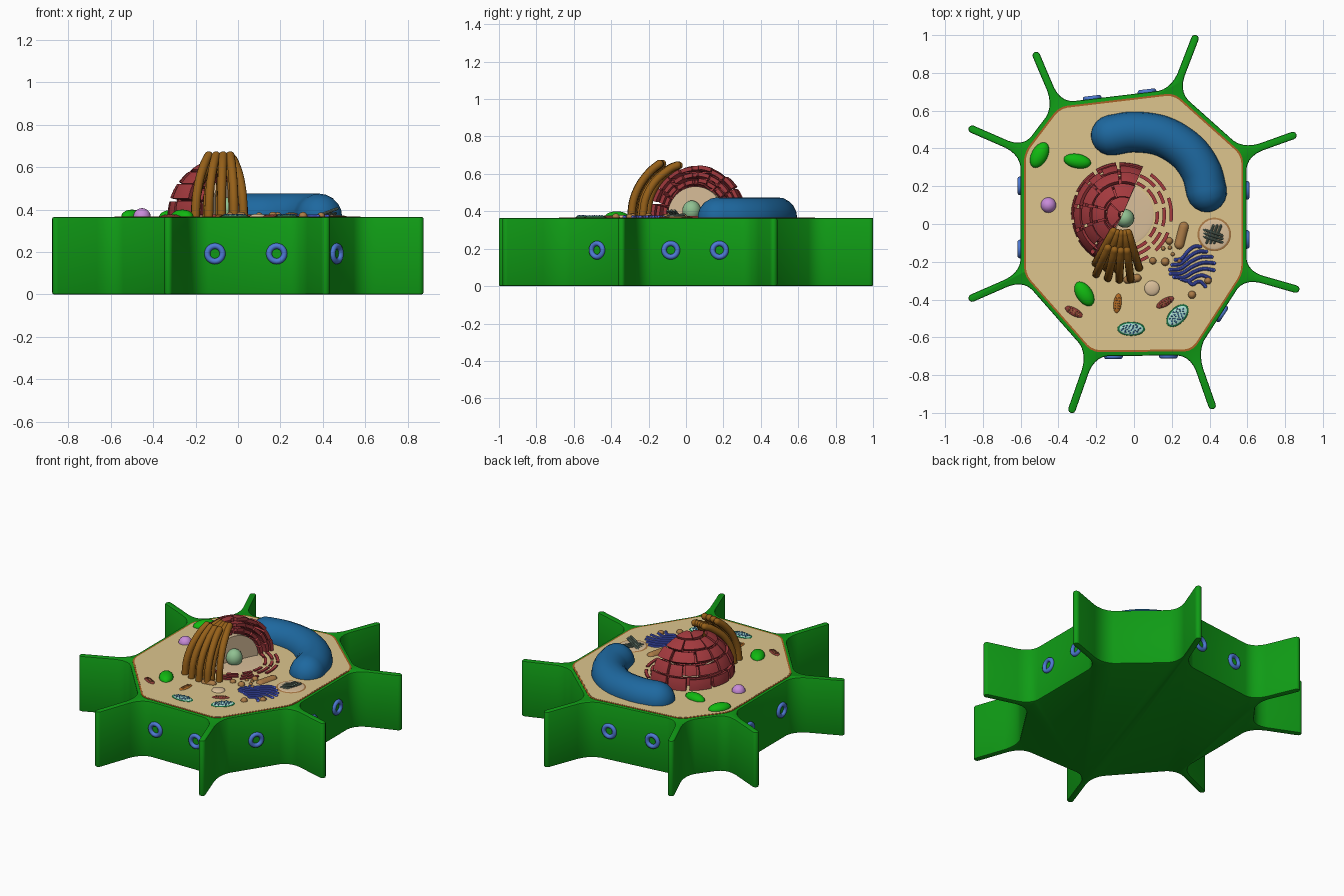
import bpy, bmesh, math, random
from mathutils import Vector, Matrix

if "Cube" in bpy.data.objects:
    bpy.data.objects.remove(bpy.data.objects["Cube"])

random.seed(4)
rad = math.radians
Z = 0.368                          # floor level of the cell
C = Vector((-0.06, 0.05, Z))       # nucleus centre
CUT = 66                           # azimuth of the nucleus cut plane


def material(name, hexcol):
    m = bpy.data.materials.new(name)
    m.diffuse_color = [(int(hexcol[i:i + 2], 16) / 255) ** 2.2 for i in (0, 2, 4)] + [1]
    m.use_nodes = True
    m.node_tree.nodes["Principled BSDF"].inputs["Base Color"].default_value = m.diffuse_color
    return m


COLS = dict(wall="179a1c", membrane="a8622a", cyto="dcc48c", blue="23689e", ring="4f78d2",
            er="a23c40", brown="94601f", tan="d8bd98", green="8fbf90", leaf="18b818",
            purple="c68ad8", cyan="a8dcd0", dark="1c6b42", dot="3a78b8", mito="8c3f38",
            orange="b06a28", bead="a97a48", golgi="4a5cd0", crystal="64766a")
M = {k: material(k, v) for k, v in COLS.items()}


def finish(name, bm, mat):
    bmesh.ops.recalc_face_normals(bm, faces=bm.faces)
    me = bpy.data.meshes.new(name)
    bm.to_mesh(me)
    bm.free()
    me.shade_smooth()
    me.set_sharp_from_angle(angle=rad(35))
    me.materials.append(M[mat])
    ob = bpy.data.objects.new(name, me)
    bpy.context.collection.objects.link(ob)
    return ob


def prism(pts, z0, z1):
    bm = bmesh.new()
    f = bm.faces.new([bm.verts.new((p[0], p[1], z0)) for p in pts])
    ext = bmesh.ops.extrude_face_region(bm, geom=[f])
    bmesh.ops.translate(bm, vec=(0, 0, z1 - z0),
                        verts=[g for g in ext["geom"] if isinstance(g, bmesh.types.BMVert)])
    bmesh.ops.recalc_face_normals(bm, faces=bm.faces)
    return bm


def blobs(name, mat, items, seg=20):
    """Ellipsoids: x, y, z, half sizes, rotation about z."""
    bm = bmesh.new()
    for x, y, z, a, b, c, rot in items:
        m = Matrix.Translation((x, y, z)) @ Matrix.Rotation(rad(rot), 4, 'Z') @ Matrix.Diagonal((a, b, c, 1))
        bmesh.ops.create_uvsphere(bm, u_segments=seg, v_segments=seg // 2, radius=1, matrix=m)
    return finish(name, bm, mat)


def tubes(name, mat, paths, r, res=4, steps=8):
    """Round-ended tubes through smooth paths."""
    cu = bpy.data.curves.new(name, 'CURVE')
    cu.dimensions, cu.bevel_depth, cu.bevel_resolution = '3D', r, res
    cu.use_fill_caps = True
    for path in paths:
        p = [Vector(q) for q in path]
        p = [2 * p[0] - p[1]] + p + [2 * p[-1] - p[-2]]
        s = []
        for a, b, c, d in zip(p, p[1:], p[2:], p[3:]):
            for k in range(steps):
                t = k / steps
                s.append(0.5 * (2 * b + (c - a) * t + (2 * a - 5 * b + 4 * c - d) * t * t
                                + (3 * b - a - 3 * c + d) * t ** 3))
        s.append(p[-2])
        u, v = (s[0] - s[1]).normalized(), (s[-1] - s[-2]).normalized()
        caps = [(math.sin(rad(g)), math.cos(rad(g))) for g in (20, 40, 60, 75, 87)]
        full = ([(s[0] + u * r * h, w) for h, w in reversed(caps)] + [(q, 1) for q in s]
                + [(s[-1] + v * r * h, w) for h, w in caps])
        sp = cu.splines.new('POLY')
        sp.points.add(len(full) - 1)
        for pt, (q, w) in zip(sp.points, full):
            pt.co, pt.radius = (*q, 1), w
    cu.twist_mode = 'Z_UP'
    tmp = bpy.data.objects.new(name + "_curve", cu)
    bpy.context.collection.objects.link(tmp)
    bm = bmesh.new()
    bm.from_mesh(tmp.evaluated_get(bpy.context.evaluated_depsgraph_get()).to_mesh())
    bpy.data.objects.remove(tmp)
    return finish(name, bm, mat)


# Cell wall: eight corners, each with a filleted fin running to its tip
P = [Vector(p) for p in ((.595, -.27), (.595, .38), (.22, .715), (-.41, .64),
                         (-.6, .39), (-.6, -.28), (-.23, -.7), (.32, -.695))]
T = [Vector(p) for p in ((.875, -.35), (.86, .475), (.33, 1), (-.525, .91),
                         (-.875, .51), (-.875, -.4), (-.335, -1), (.42, -.98))]
outline = []
for i, (p, t) in enumerate(zip(P, T)):
    u = (t - p).normalized()
    s = Vector((u.y, -u.x)) * 0.02
    prev, nxt = (P[i - 1] - p).normalized(), (P[(i + 1) % 8] - p).normalized()

    def fillet(w, side):
        a, b, c = p + w * 0.09, p + side + w * .005, p + side + u * 0.08
        return [a * (1 - k) ** 2 + b * 2 * k * (1 - k) + c * k * k for k in (0, .2, .4, .6, .8, 1)]
    outline += fillet(prev, s)
    e = t - u * 0.02
    outline += [e + s * math.cos(a) + u * 0.02 * math.sin(a) for a in [math.pi * k / 6 for k in range(7)]]
    outline += fillet(nxt, -s)[::-1]
bm = prism(outline, 0, 0.365)
rims = [e for e in bm.edges if e.calc_face_angle(0) > rad(60)]
bmesh.ops.bevel(bm, geom=rims, offset=0.008, segments=2, profile=.5, affect='EDGES', clamp_overlap=False)
finish("cell_wall", bm, "wall")

# Membrane line and cytoplasm floor
for name, mat, k, z in (("membrane", "membrane", .97, Z - .001), ("cytoplasm", "cyto", .955, Z)):
    bm = prism([p * k for p in P], 0.3, z)
    up = [e for e in bm.edges if abs(e.verts[0].co.z - e.verts[1].co.z) > .01]
    bmesh.ops.bevel(bm, geom=up, offset=.04, segments=3, profile=.5, affect='EDGES')
    finish(name, bm, mat)

# Channel rings on the walls
for i, t in ((0, .29), (0, .69), (2, .24), (2, .7), (4, .28), (4, .78), (6, .22), (6, .75), (7, .52)):
    a, b = P[i], P[(i + 1) % 8]
    n = Vector((b.y - a.y, a.x - b.x, 0)).normalized()
    q = a.lerp(b, t).to_3d() + n * .003 + Vector((0, 0, .192))
    bpy.ops.mesh.primitive_torus_add(major_radius=.036, minor_radius=.014, major_segments=28, minor_segments=10,
                                     location=q, rotation=n.to_track_quat('Z', 'Y').to_euler())
    ob = bpy.context.object
    ob.name = "wall_channel"
    ob.data.shade_smooth()
    ob.data.materials.append(M["ring"])

# Vacuole
tubes("vacuole", "blue", [[(-.12, .47, Z), (0, .487, Z), (.15, .465, Z), (.28, .385, Z),
                           (.355, .28, Z), (.385, .17, Z)]], .107, 8)

# Nucleus: quarter sphere, floor disc and nucleolus
d = Vector((math.cos(rad(CUT)), math.sin(rad(CUT)), 0))
n = Vector((d.y, -d.x, 0))
bm = bmesh.new()
bmesh.ops.create_uvsphere(bm, u_segments=40, v_segments=20, radius=.165, matrix=Matrix.Translation(C))
for co, no in ((C, n), (C - Vector((0, 0, .02)), Vector((0, 0, -1)))):
    cut = bmesh.ops.bisect_plane(bm, geom=bm.verts[:] + bm.edges[:] + bm.faces[:],
                                 plane_co=co, plane_no=no, clear_outer=True)["geom_cut"]
    bmesh.ops.edgeloop_fill(bm, edges=[g for g in cut if isinstance(g, bmesh.types.BMEdge)])
finish("nucleus", bm, "tan")
blobs("nucleus_floor", "tan", [(C.x, C.y, Z, .165, .165, .004, 0)], 40)
blobs("nucleolus", "green", [(C.x + .012, C.y - .02, Z + .035, .05, .05, .055, 0)])


def sph(r, az, el):
    return C + r * Vector((math.cos(rad(az)) * math.cos(rad(el)), math.sin(rad(az)) * math.cos(rad(el)),
                           math.sin(rad(el))))


def patch(bm, r, th, a0, a1, e0, e1, flat=False):
    """Curved plate: a spherical brick, or a flat arc on the floor."""
    N = 4
    def pt(k, i, j):
        q = sph(r + k * th, a0 + (a1 - a0) * i / N, 0 if flat else e0 + (e1 - e0) * j / N)
        return q + Vector((0, 0, -.004 + .012 * j / N)) if flat else q
    v = {(k, i, j): bm.verts.new(pt(k, i, j)) for k in (0, 1) for i in range(N + 1) for j in range(N + 1)}
    for i in range(N):
        for j in range(N):
            for k in (0, 1):
                bm.faces.new([v[k, i, j], v[k, i + 1, j], v[k, i + 1, j + 1], v[k, i, j + 1]])
        for c in (0, N):
            bm.faces.new([v[0, i, c], v[0, i + 1, c], v[1, i + 1, c], v[1, i, c]])
            bm.faces.new([v[0, c, i], v[0, c, i + 1], v[1, c, i + 1], v[1, c, i]])


# Rough reticulum: staggered plates on the kept half, flat arcs on the cut half
bm, flat = bmesh.new(), bmesh.new()
for layer, r in enumerate((.182, .217, .252)):
    for row in range(5):
        e0 = row * 17.5 + 1
        cols = (6, 6, 5, 4, 2)[row]
        a = CUT + 1
        while a < CUT + 178:
            w = 180 / cols * random.uniform(.65, 1.2)
            b = min(a + w, CUT + 179)
            if b - a > 6:
                patch(bm, r + random.uniform(-.004, .006), .021, a, b - 4,
                      e0 + random.uniform(-1, 1), e0 + 14.5 + random.uniform(-1, 1.2))
            a = b
    a = CUT - 178 + random.uniform(0, 15)
    while a < CUT - 10:
        w = random.uniform(14, 30)
        patch(flat, r - .005 + random.uniform(-.005, .005), .018, a, min(a + w, CUT), 0, 0, True)
        a += w + random.uniform(5, 14)
finish("rough_reticulum", bm, "er")
finish("rough_reticulum_section", flat, "er")

# Smooth reticulum: arched tubes in two layers
tubes("smooth_reticulum", "brown",
      [[sph(.345, a, e) for e in (0, 15, 30, 45, 56)] for a in (-114, -103, -93, -83)]
      + [[sph(.295, a, e) for e in (0, 20, 40, 60, 70)] for a in (-119, -107, -95, -83, -73)], .021)

# Chloroplasts, whole and sectioned
blobs("chloroplasts", "leaf", [(-.5, .365, Z, .073, .043, .032, 62), (-.3, .333, Z, .073, .038, .032, -10),
                               (-.263, -.37, Z, .072, .043, .032, -57)])
SECT = ((-.015, -.555, .073, .037, 0), (.23, -.485, .073, .043, 46))
blobs("chloroplast_section_rims", "dark", [(x, y, Z, a, b, .006, r) for x, y, a, b, r in SECT], 28)
blobs("chloroplast_section_faces", "cyan", [(x, y, Z + .002, a * .88, b * .83, .0065, r) for x, y, a, b, r in SECT], 28)
dots = []
for x, y, a, b, r in SECT:
    for k in range(26):
        s, g = .72 * math.sqrt((k + .5) / 26), k * 2.4
        q = Matrix.Rotation(rad(r), 2) @ Vector((a * s * math.cos(g), b * s * math.sin(g)))
        dots.append((x + q.x, y + q.y, Z + .007, .0048, .0048, .004, 0))
blobs("chloroplast_grains", "dot", dots, 8)

# Mitochondria with ridges
for name, mat, x, y, r in (("mitochondrion_left", "mito", -.318, -.465, -28), ("mitochondrion_right", "mito", .165, -.415, 30),
                           ("mitochondrion_middle", "orange", -.087, -.42, 83)):
    blobs(name, mat, [(x, y, Z, .052, .021, .008, r)])
    c, s = math.cos(rad(r)), math.sin(rad(r))
    blobs(name + "_ridges", "bead", [(x + c * k * .014, y + s * k * .014, Z + .006, .003, .014, .004, r)
                                     for k in range(-2, 3)], 8)

# Vesicles, capsules and beads
blobs("purple_vesicle", "purple", [(-.453, .1, Z - .002, .041, .041, .041, 0)])
blobs("pale_vesicle", "tan", [(.095, -.34, Z, .04, .04, .012, 0)])
tubes("capsules", "bead", [[(-.035, -.295, Z), (.018, -.286, Z)]], .021)
tubes("large_capsule", "bead", [[(.24, -.108, Z - .01), (.252, -.06, Z - .01), (.264, -.015, Z - .01)]], .028)
blobs("beads", "bead", [(x, y, Z, r, r, r, 0) for x, y, r in
                        ((.165, -.2, .022), (.307, -.375, .021), (.392, -.3, .019), (.187, -.09, .02), (.1, -.195, .019),
                         (.155, -.13, .011), (.205, -.16, .011), (.24, -.195, .013), (.19, -.125, .011))], 12)

# Golgi stack of wavy tubes
stack = []
for k in range(7):
    o = Vector((.285 + .008 * k, -.155 - .027 * k, Z))
    L = (.075, .1, .12, .125, .115, .085, .055)[k]
    stack.append([o + Vector((L * t - .01 * t, L * .3 * t + .02 * math.sin(t * 3 + .5) - .012 * k * t * 0.6 + .02 * max(0, t) ** 2, 0))
                  for t in (-1, -.5, 0, .5, 1)])
tubes("golgi_stack", "golgi", stack, .0095, 3, 5)

# Crystal body: rimmed disc with rods
blobs("crystal_body_rim", "bead", [(.425, -.055, Z, .089, .089, .005, 0)], 32)
blobs("crystal_body_disc", "tan", [(.425, -.055, Z + .001, .081, .081, .006, 0)], 32)
tubes("crystal_rods", "crystal", [[(.37, -.055 + k, Z), (.467, -.085 + k, Z + .036)] for k in (-.012, .006, .024)]
      + [[(.405 + k, -.1, Z + .004), (.44 + k, -.01, Z + .014)] for k in (-.02, 0, .02)], .007, 2, 2)
